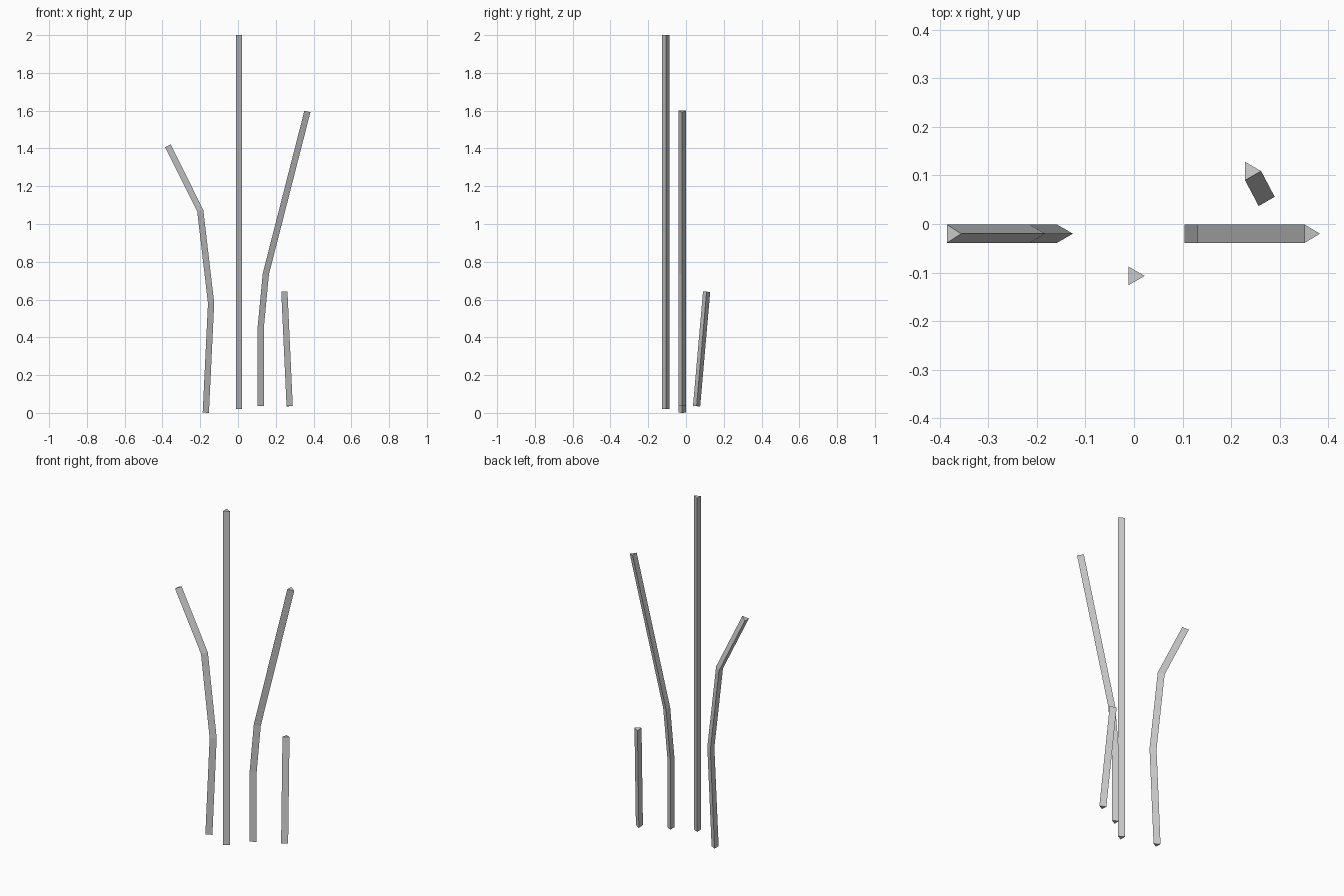
import bpy, bmesh
from math import cos, sin, tau
from mathutils import Vector

if "Cube" in bpy.data.objects:
    bpy.data.objects.remove(bpy.data.objects["Cube"])

RADIUS = 0.022
SIDES = 3


def stalk(name, path):
    """Sweep a triangular section along a bent path with mitred joints."""
    pts = [Vector(p) for p in path]
    dirs = [(b - a).normalized() for a, b in zip(pts, pts[1:])]
    bm = bmesh.new()
    rings = []
    for i, p in enumerate(pts):
        before, after = dirs[max(i - 1, 0)], dirs[min(i, len(dirs) - 1)]
        tangent = (before + after).normalized()
        stretch = 1 / tangent.dot(after)
        side = Vector((0, 1, 0)).cross(tangent).normalized()
        depth = tangent.cross(side)
        rings.append([bm.verts.new(p + RADIUS * (
            cos(tau * k / SIDES) * stretch * side + sin(tau * k / SIDES) * depth))
            for k in range(SIDES)])
    for a, b in zip(rings, rings[1:]):
        for k in range(SIDES):
            n = (k + 1) % SIDES
            bm.faces.new((a[k], a[n], b[n], b[k]))
    bm.faces.new(rings[0][::-1])
    bm.faces.new(rings[-1])
    bmesh.ops.recalc_face_normals(bm, faces=bm.faces)
    mesh = bpy.data.meshes.new(name)
    bm.to_mesh(mesh)
    bm.free()
    obj = bpy.data.objects.new(name, mesh)
    bpy.context.collection.objects.link(obj)
    return obj


# Tall straight stalk at the front
stalk("tall_stalk", [(0, -0.107, 0.02), (0, -0.107, 2.0)])
# Left stalk with two bends
stalk("left_bent_stalk", [(-0.176, -0.02, 0.001), (-0.148, -0.02, 0.58),
                          (-0.205, -0.02, 1.068), (-0.376, -0.02, 1.411)])
# Right stalk with two bends
stalk("right_bent_stalk", [(0.115, -0.02, 0.036), (0.115, -0.02, 0.455),
                           (0.142, -0.02, 0.737), (0.362, -0.02, 1.597)])
# Short leaning stalk at the back
stalk("short_stalk", [(0.268, 0.056, 0.036), (0.240, 0.109, 0.641)])
